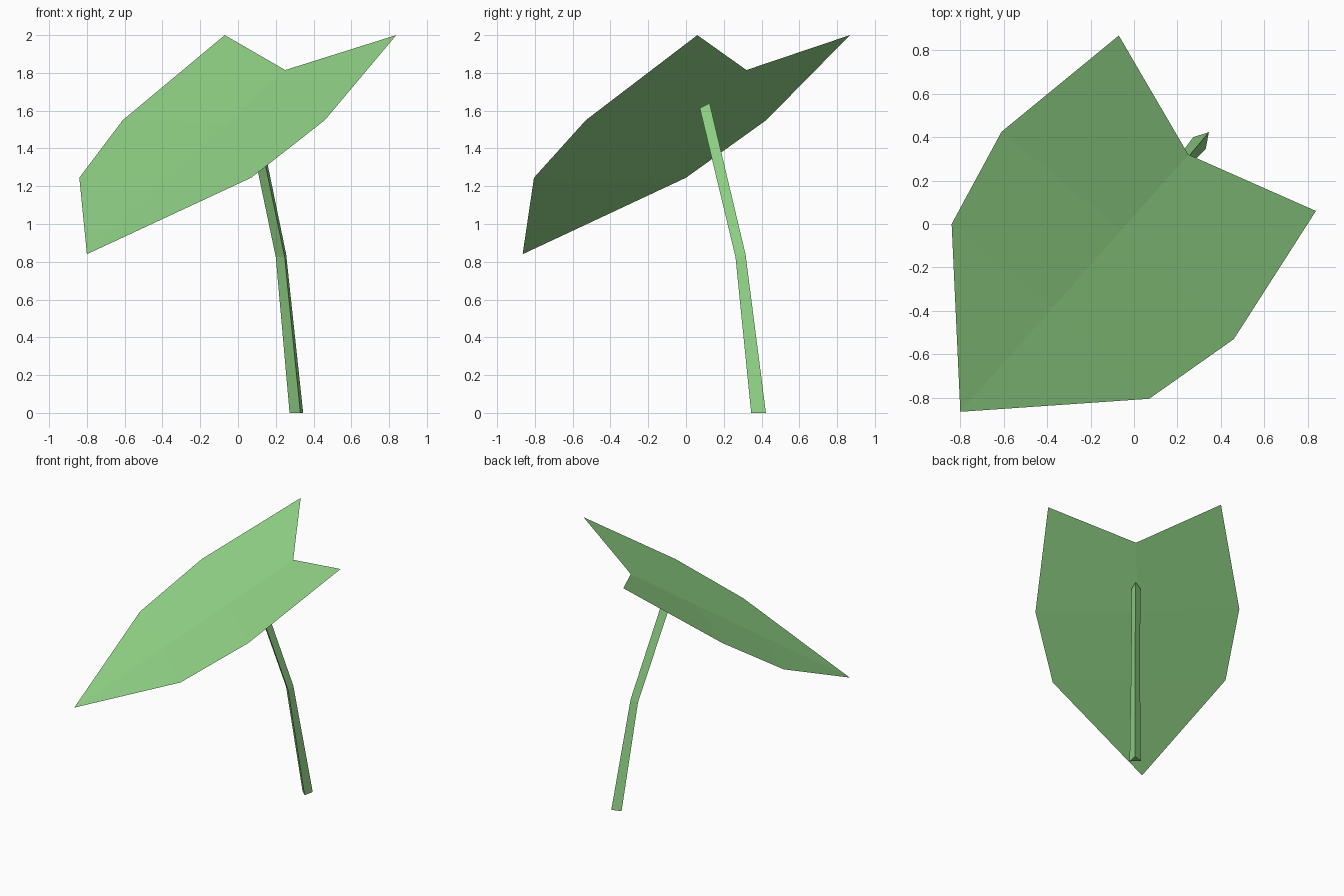
import bpy
from mathutils import Vector

if "Cube" in bpy.data.objects:
    bpy.data.objects.remove(bpy.data.objects["Cube"])

green = bpy.data.materials.new("leaf green")
green.diffuse_color = (0.29, 0.67, 0.245, 1)
green.use_nodes = True
green.node_tree.nodes["Principled BSDF"].inputs["Base Color"].default_value = green.diffuse_color


def add_mesh(name, verts, faces):
    mesh = bpy.data.meshes.new(name)
    mesh.from_pydata(verts, [], faces)
    mesh.materials.append(green)
    mesh.update()
    obj = bpy.data.objects.new(name, mesh)
    bpy.context.collection.objects.link(obj)
    return obj


# Leaf blade: a thin sheet folded along a straight midrib from tip to notch
tip = Vector((-0.80, -0.865, 0.84))
notch = Vector((0.25, 0.32, 1.815))
rows = [  # left edge, fraction along midrib, right edge
    ((-0.84, 0.0, 1.245), 0.402, (0.07, -0.805, 1.245)),
    ((-0.61, 0.425, 1.55), 0.705, (0.46, -0.53, 1.55)),
    ((-0.07, 0.868, 2.0), 1.0, (0.838, 0.06, 2.0)),
]
verts = [tip]
for left, t, right in rows:
    verts += [left, tip.lerp(notch, t), right]
faces = [(0, 2, 1), (0, 3, 2)]
for r in range(len(rows) - 1):
    a = 1 + 3 * r
    faces += [(a, a + 1, a + 4, a + 3), (a + 1, a + 2, a + 5, a + 4)]
add_mesh("leaf_blade", verts, faces)

# Stem: bent three-sided rod tapering up to the midrib
rings = [
    [(0.345, 0.423, 0.0), (0.273, 0.40, 0.0), (0.33, 0.345, 0.0)],
    [(0.255, 0.315, 0.84), (0.20, 0.303, 0.825), (0.247, 0.262, 0.825)],
    [(0.09, 0.125, 1.64), (0.035, 0.113, 1.613), (0.082, 0.073, 1.613)],
]
verts = [p for ring in rings for p in ring]
faces = [(2, 1, 0), (6, 7, 8)]
for r in range(2):
    for i in range(3):
        a, b = 3 * r + i, 3 * r + (i + 1) % 3
        faces.append((a, b, b + 3, a + 3))
add_mesh("stem", verts, faces)
